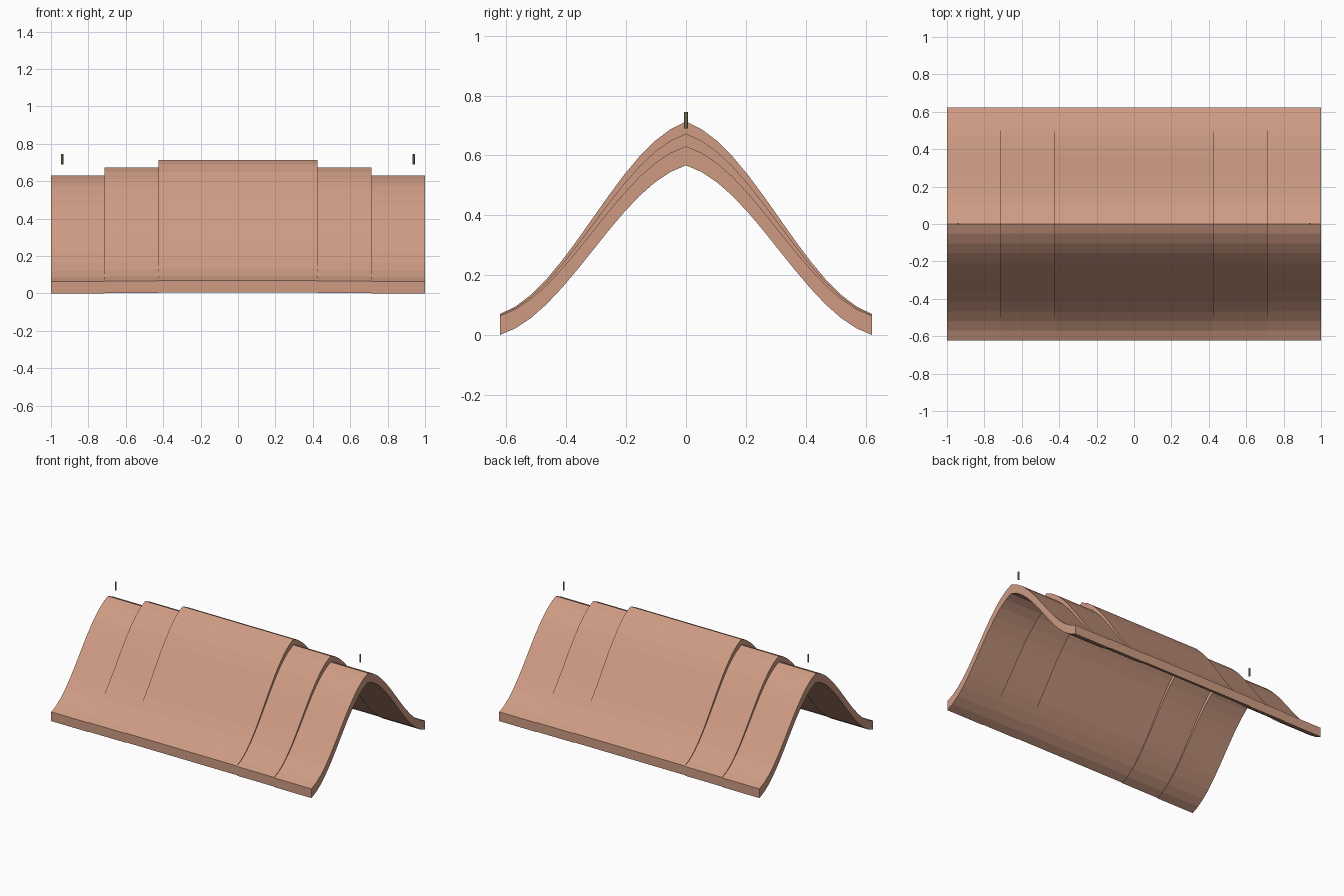
import bpy, bmesh, math

if "Cube" in bpy.data.objects:
    bpy.data.objects.remove(bpy.data.objects["Cube"])

HALF_DEPTH, SEGS, THICK = 0.622, 12, 0.064


def material(name, color):
    m = bpy.data.materials.new(name)
    m.diffuse_color = color
    m.use_nodes = True
    m.node_tree.nodes["Principled BSDF"].inputs["Base Color"].default_value = m.diffuse_color
    return m


clay = material("clay", (0.62, 0.33, 0.23, 1))
olive = material("olive", (0.28, 0.25, 0.13, 1))


def roof_height(t, rise):
    # S-curve from ridge (t=0) to eave (t=1)
    return rise * (0.33 * (1 - t) + 0.67 * (1 + math.cos(math.pi * t)) / 2)


def roof_tier(name, x0, x1, base, rise):
    ys = [i / SEGS for i in range(-SEGS, SEGS + 1)]
    low = [(t * HALF_DEPTH, base + roof_height(abs(t), rise)) for t in ys]
    bm = bmesh.new()
    rings = []
    for x in (x0, x1):
        rings.append(([bm.verts.new((x, y, z)) for y, z in low],
                      [bm.verts.new((x, y, z + THICK)) for y, z in low]))
    (la, ua), (lb, ub) = rings
    for i in range(len(low) - 1):
        j = i + 1
        bm.faces.new((la[i], la[j], lb[j], lb[i]))
        bm.faces.new((ua[i], ub[i], ub[j], ua[j]))
        bm.faces.new((la[i], ua[i], ua[j], la[j]))
        bm.faces.new((lb[i], lb[j], ub[j], ub[i]))
    for i in (0, -1):
        bm.faces.new((la[i], lb[i], ub[i], ua[i]))
    bmesh.ops.recalc_face_normals(bm, faces=bm.faces)
    me = bpy.data.meshes.new(name)
    bm.to_mesh(me)
    bm.free()
    ob = bpy.data.objects.new(name, me)
    bpy.context.collection.objects.link(ob)
    me.materials.append(clay)


# Stepped gable roof: tall centre, two lower tiers each side
roof_tier("centre_roof", -0.426, 0.426, 0.006, 0.643)
for side, s in (("left", -1), ("right", 1)):
    roof_tier(side + "_middle_roof", s * 0.426, s * 0.713, 0.003, 0.606)
    roof_tier(side + "_outer_roof", s * 0.713, s * 1.0, 0.0, 0.567)
    # Small pin above each gable end
    bpy.ops.mesh.primitive_cylinder_add(vertices=8, radius=0.006, depth=0.055,
                                        location=(s * 0.94, 0, 0.717))
    pin = bpy.context.object
    pin.name = side + "_ridge_pin"
    pin.data.materials.append(olive)
